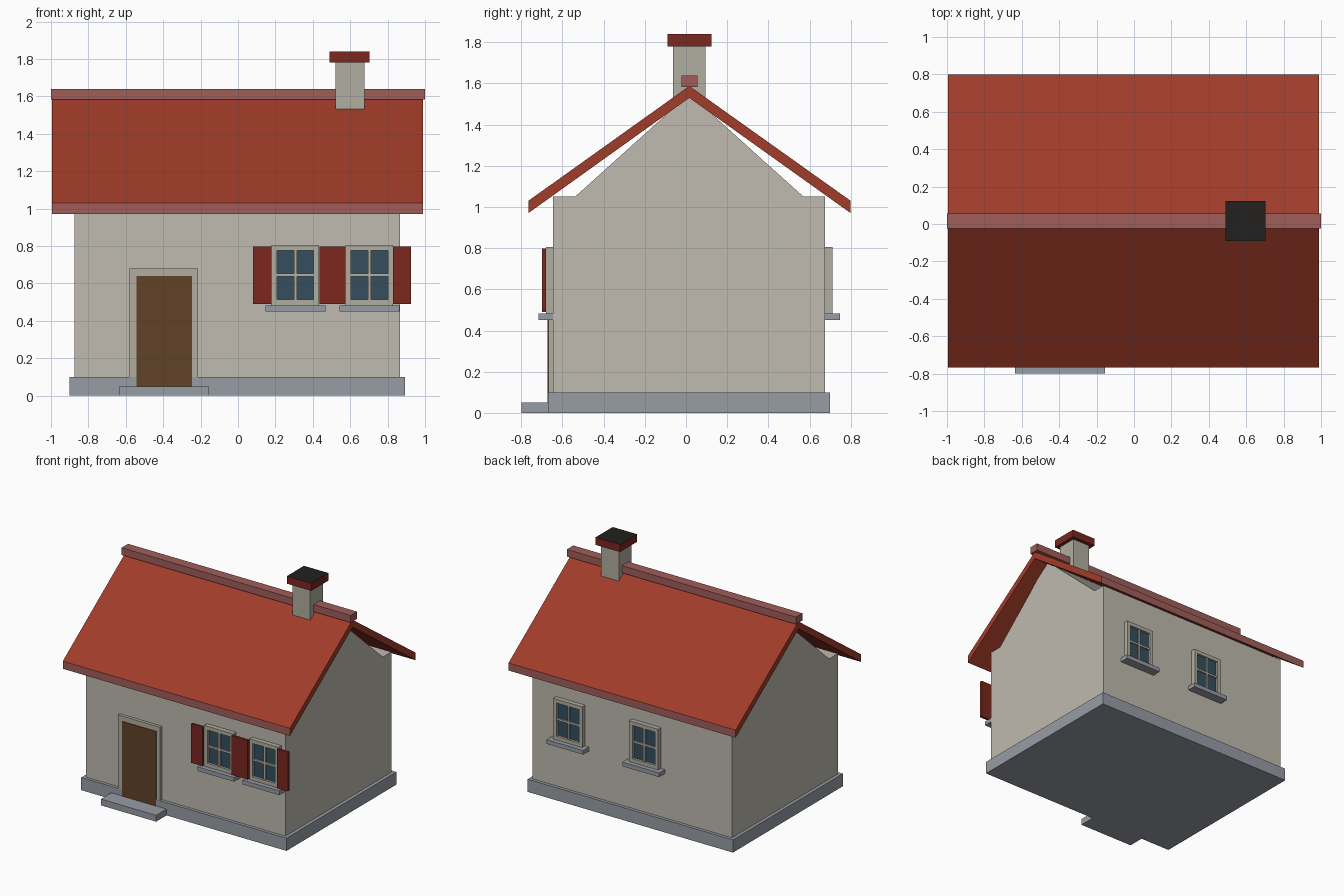
import bpy, bmesh

if "Cube" in bpy.data.objects:
    bpy.data.objects.remove(bpy.data.objects["Cube"])


def mat(name, r, g, b):
    m = bpy.data.materials.new(name)
    m.diffuse_color = (*[(c / 255) ** 2.2 for c in (r, g, b)], 1)
    m.use_nodes = True
    m.node_tree.nodes["Principled BSDF"].inputs["Base Color"].default_value = m.diffuse_color
    return m


PLASTER = mat("plaster", 190, 185, 174)
STONE = mat("stone", 150, 155, 163)
FRAME = mat("frame", 176, 172, 160)
TILE = mat("tile", 158, 62, 46)
TRIM = mat("roof_trim", 158, 94, 90)
SHUTTER = mat("shutter", 122, 44, 36)
WOOD = mat("wood", 96, 68, 44)
GLASS = mat("glass", 56, 80, 94)
SOOT = mat("soot", 40, 38, 36)


def prism(name, profile, x0, x1, material):
    """Extrude a closed (y, z) profile along x."""
    bm = bmesh.new()
    face = bm.faces.new([bm.verts.new((x0, y, z)) for y, z in profile])
    out = bmesh.ops.extrude_face_region(bm, geom=[face])
    moved = [v for v in out["geom"] if isinstance(v, bmesh.types.BMVert)]
    bmesh.ops.translate(bm, verts=moved, vec=(x1 - x0, 0, 0))
    bmesh.ops.recalc_face_normals(bm, faces=bm.faces)
    mesh = bpy.data.meshes.new(name)
    bm.to_mesh(mesh)
    bm.free()
    mesh.materials.append(material)
    ob = bpy.data.objects.new(name, mesh)
    bpy.context.collection.objects.link(ob)
    return ob


def box(name, x, y, z, material):
    """Box from (min, max) pairs."""
    return prism(name, [(y[0], z[0]), (y[1], z[0]), (y[1], z[1]), (y[0], z[1])],
                 x[0], x[1], material)


def recolour(ob, material, test):
    """Give a second material to the faces that pass the test."""
    ob.data.materials.append(material)
    for p in ob.data.polygons:
        if test(p.normal):
            p.material_index = 1


YC = 0.016          # ridge line
FRONT, BACK = -0.645, 0.675

# Plinth, and walls with gable ends in one profile
box("plinth", (-0.90, 0.893), (-0.67, 0.70), (0, 0.10), STONE)
prism("walls", [(FRONT, 0.10), (BACK, 0.10), (BACK, 1.05), (YC + 0.555, 1.05),
                (YC, 1.55), (YC - 0.555, 1.05), (FRONT, 1.05)],
      -0.874, 0.866, PLASTER)

# Roof with vertically cut eaves, and ridge cap
roof = prism("roof", [(-0.766, 0.97), (YC, 1.53), (0.80, 0.97),
                      (0.80, 1.03), (YC, 1.588), (-0.766, 1.03)],
             -0.994, 0.99, TILE)
recolour(roof, TRIM, lambda n: abs(n.y) > 0.99)
box("ridge_cap", (-1, 1), (-0.023, 0.057), (1.583, 1.64), TRIM)

# Chimney
box("chimney", (0.52, 0.675), (-0.063, 0.095), (1.49, 1.79), FRAME)
cap = box("chimney_cap", (0.49, 0.703), (-0.09, 0.123), (1.78, 1.84), SHUTTER)
recolour(cap, SOOT, lambda n: n.z > 0.9)

# Door, door frame and step
box("door", (-0.543, -0.245), (-0.673, FRONT), (0.05, 0.64), WOOD)
for side, x0, x1 in (("left", -0.58, -0.543), ("right", -0.245, -0.213)):
    box("door_jamb_" + side, (x0, x1), (-0.669, FRONT), (0.10, 0.68), FRAME)
box("door_lintel", (-0.543, -0.245), (-0.669, FRONT), (0.64, 0.68), FRAME)
box("door_step", (-0.637, -0.155), (-0.80, -0.67), (0, 0.05), STONE)


def window(name, cx, wall, out):
    """Four-pane window with sill; out is the outward y direction."""
    def part(label, x0, x1, depth, z, material):
        y = sorted((wall, wall + out * depth))
        box(f"{name}_{label}", (cx + x0, cx + x1), y, z, material)

    part("glass", -0.11, 0.11, 0.018, (0.50, 0.79), GLASS)
    part("stile_left", -0.127, -0.098, 0.036, (0.482, 0.805), FRAME)
    part("stile_right", 0.098, 0.127, 0.036, (0.482, 0.805), FRAME)
    part("rail_bottom", -0.098, 0.098, 0.036, (0.482, 0.513), FRAME)
    part("rail_top", -0.098, 0.098, 0.036, (0.775, 0.805), FRAME)
    part("mullion", -0.008, 0.008, 0.03, (0.513, 0.775), FRAME)
    part("transom", -0.098, 0.098, 0.03, (0.636, 0.652), FRAME)
    part("sill", -0.16, 0.16, 0.072, (0.45, 0.483), STONE)


# Windows: two on the front, two on the back
for i, cx in enumerate((0.307, 0.703)):
    window(f"front_window_{i + 1}", cx, FRONT, -1)
for i, cx in enumerate((0.535, -0.128)):
    window(f"back_window_{i + 1}", cx, BACK, 1)

# Shutters stand on the front window frames; the middle pair meets as one panel
for i, x in enumerate(((0.08, 0.18), (0.435, 0.575), (0.83, 0.926))):
    box(f"shutter_{i + 1}", x, (-0.70, -0.68), (0.49, 0.798), SHUTTER)
